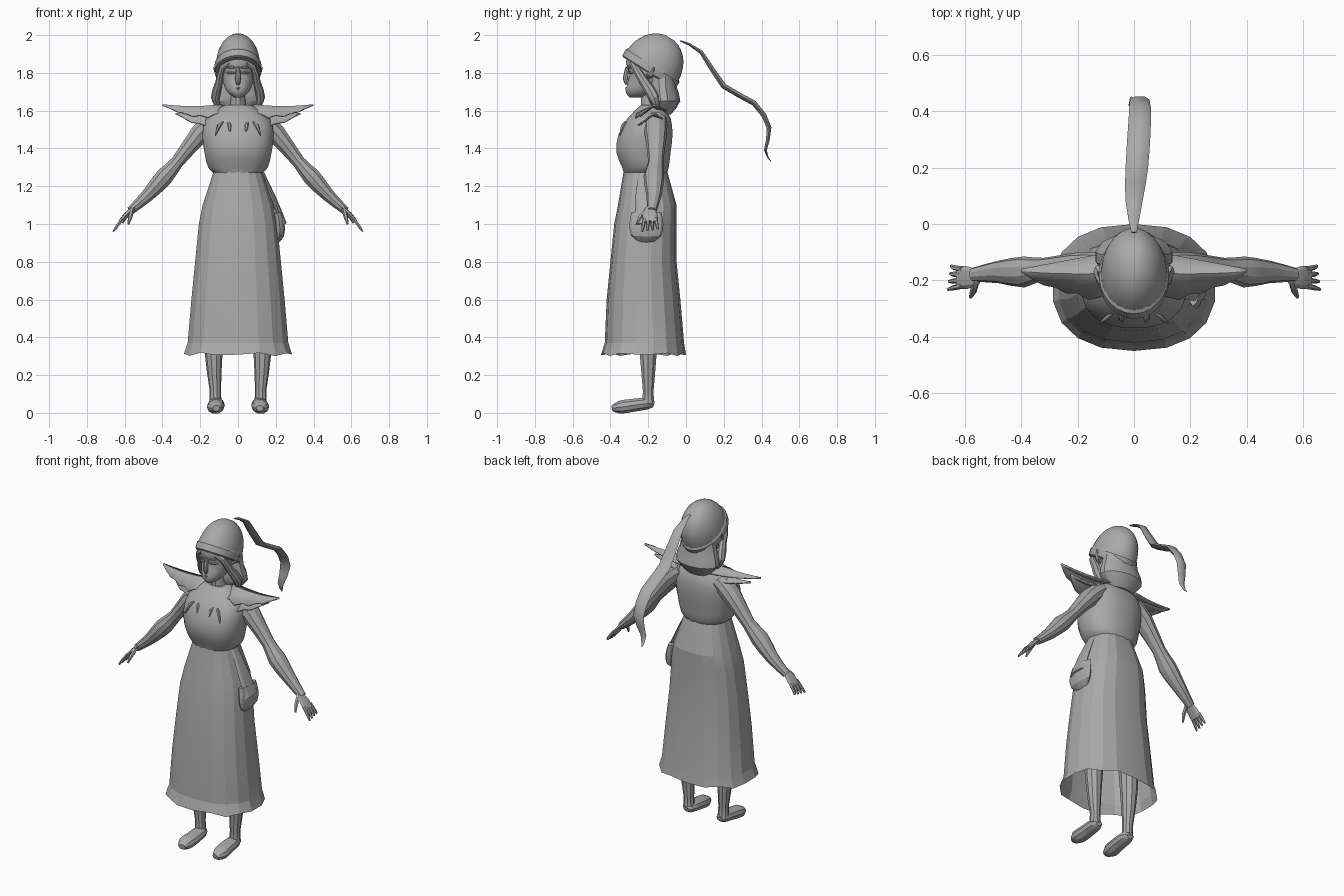
import bpy, bmesh, math
from mathutils import Vector

cube = bpy.data.objects.get("Cube")
if cube:
    bpy.data.objects.remove(cube)

grey = bpy.data.materials.new("plain grey")
grey.use_nodes = True
colour = (0.4, 0.4, 0.4, 1)
grey.diffuse_color = colour
grey.node_tree.nodes["Principled BSDF"].inputs["Base Color"].default_value = colour

ACROSS, DEPTH, UPRIGHT = Vector((1, 0, 0)), Vector((0, 1, 0)), Vector((0, 0, 1))


def finish(name, bm, angle):
    bmesh.ops.recalc_face_normals(bm, faces=bm.faces)
    mesh = bpy.data.meshes.new(name)
    bm.to_mesh(mesh)
    bm.free()
    mesh.materials.append(grey)
    obj = bpy.data.objects.new(name, mesh)
    bpy.context.collection.objects.link(obj)
    bpy.ops.object.select_all(action='DESELECT')
    obj.select_set(True)
    bpy.context.view_layer.objects.active = obj
    bpy.ops.object.shade_smooth_by_angle(angle=math.radians(angle))
    return obj


def skin(name, loops, angle=30, open_base=False):
    """Bridge closed loops of points and cap the ends."""
    bm = bmesh.new()
    rows = [[bm.verts.new(point) for point in loop] for loop in loops]
    count = len(rows[0])
    for low, high in zip(rows, rows[1:]):
        for i in range(count):
            j = (i + 1) % count
            bm.faces.new((low[i], low[j], high[j], high[i]))
    if not open_base:
        bm.faces.new(rows[0][::-1])
    bm.faces.new(rows[-1])
    return finish(name, bm, angle)


def spline(keys, steps):
    """Smooth curve through key tuples of any length."""
    keys = [Vector(key) for key in keys]
    result = []
    for i in range(len(keys) - 1):
        a, b, c, d = keys[max(i - 1, 0)], keys[i], keys[i + 1], keys[min(i + 2, len(keys) - 1)]
        for step in range(steps):
            t = step / steps
            result.append(b + (c - a) * (t / 2) + (a * 2 - b * 5 + c * 4 - d) * (t * t / 2)
                          + (b * 3 - a - c * 3 + d) * (t ** 3 / 2))
    return result + [keys[-1]]


def rounded(angle, boxy):
    """Unit circle point, squarer as boxy drops below one."""
    return [math.copysign(abs(v) ** boxy, v) for v in (math.cos(angle), math.sin(angle))]


def loft(name, rings, sides=16, steps=2, boxy=1, wave=0, **options):
    """Each ring: height, front, back, half width."""
    loops = []
    for row, (height, front, back, half) in enumerate(spline(rings, steps)):
        loop = []
        for i in range(sides):
            c, s = rounded(math.tau * (i + .5) / sides, boxy)
            ripple = wave * math.sin(i * 2.4) if row == 0 else 0
            loop.append((half * c, (front + back) / 2 + (back - front) / 2 * s, height + ripple))
        loops.append(loop)
    return skin(name, loops, **options)


def tube(name, path, spread, flat=1, sides=8, steps=2, mirror=1, **options):
    """Each path point: x, y, z, radius along spread; flat scales the other radius."""
    path = spline(path, steps)
    points = [Vector((mirror * x, y, z)) for x, y, z, radius in path]
    loops = []
    for i, key in enumerate(path):
        along = (points[min(i + 1, len(points) - 1)] - points[max(i - 1, 0)]).normalized()
        wide = (spread - along * spread.dot(along)).normalized()
        thin = along.cross(wide) * flat
        ring = [math.tau * k / sides for k in range(sides)]
        loops.append([points[i] + (wide * math.cos(a) + thin * math.sin(a)) * key[3] for a in ring])
    return skin(name, loops, **options)


# Long skirt, open below
loft("skirt", [(.31, -.45, 0, .29), (.37, -.43, -.01, .27), (.6, -.42, -.03, .25), (.8, -.4, -.05, .23),
               (1, -.38, -.05, .21), (1.1, -.36, -.05, .19), (1.28, -.33, -.1, .13)],
     sides=18, steps=1, boxy=.85, wave=.009, angle=14, open_base=True)

# Bodice with an overhanging hem
loft("bodice", [(1.27, -.33, -.1, .13), (1.3, -.34, -.09, .16), (1.38, -.37, -.08, .18), (1.47, -.36, -.07, .19),
                (1.56, -.31, -.08, .17), (1.63, -.24, -.12, .07)], sides=20, boxy=.85, angle=25)

# Neck and head
loft("neck", [(1.58, -.24, -.12, .06), (1.65, -.24, -.13, .04), (1.72, -.24, -.13, .04)], sides=12)
loft("head", [(1.67, -.3, -.22, .02), (1.7, -.32, -.16, .06), (1.75, -.31, -.11, .08),
              (1.8, -.3, -.1, .09), (1.86, -.32, -.1, .09), (1.92, -.29, -.12, .07)], sides=20, angle=40)
tube("nose", [(0, -.31, 1.83, .01), (0, -.32, 1.77, .015), (0, -.31, 1.74, .01)], ACROSS)
for lip, height in (("upper_lip", 1.72), ("lower_lip", 1.71)):
    tube(lip, [(-.02, -.31, height, .001), (0, -.315, height, .006), (.02, -.31, height, .001)], UPRIGHT)


# Tilted domed cap with a thicker band
def cap_ring(rise, grow):
    axis, slope = Vector((0, .53, .85)), Vector((0, .85, -.53))
    radius = grow * math.sqrt(1 - rise ** 2.5)
    centre = Vector((0, -.2, 1.8)) + axis * rise * .22
    turns = [math.tau * i / 24 for i in range(24)]
    return [centre + ACROSS * radius * .12 * math.cos(a) + slope * radius * .16 * math.sin(a) for a in turns]


skin("cap", [cap_ring(math.sin(i * math.pi / 20), 1) for i in range(10)], angle=35)
skin("cap_band", [cap_ring(rise, grow) for rise, grow in ((0, .95), (.03, 1.03), (.2, 1.05), (.25, 1))])
tube("cap_tail", [(0, -.03, 1.97, .01), (0, .08, 1.91, .03), (.01, .2, 1.73, .04), (.02, .36, 1.64, .04),
                  (.02, .44, 1.51, .035), (0, .42, 1.39, .02), (-.01, .45, 1.33, .004)],
     ACROSS, flat=.4, sides=6, angle=35)

# Hair gathered at the nape
loft("back_hair", [(1.58, -.15, -.08, .07), (1.65, -.2, -.03, .14), (1.73, -.2, -.05, .12), (1.84, -.2, -.05, .1)],
     sides=14)


def cape(name, side, reach, lift, steps):
    """Thin scalloped shoulder cape tapering to a point."""
    bm = bmesh.new()
    rows = []
    for i in range(steps + 1):
        t = i / steps
        x = .08 + (reach - .08) * t
        jag = .02 * (i % 2) * (1 - t)
        back, front = -.1 - .06 * t, -.17 - .12 * (1 - t) ** .7 * min(1, .7 + 2 * t)
        crown = 1.63 + lift - .01 * math.sin(math.pi * t)
        fall = .06 * math.sin(math.pi * min(1, .35 + .65 * t))
        profile = ((back, crown - .03 * (1 - t)), (back * .6 + front * .4, crown), (front + jag, crown - fall + jag))
        rows.append([bm.verts.new((side * x, y, z)) for y, z in profile])
    for inner, outer in zip(rows, rows[1:]):
        for k in range(2):
            bm.faces.new((inner[k], inner[k + 1], outer[k + 1], outer[k]))
    solid = finish(name, bm, 25).modifiers.new("thickness", 'SOLIDIFY')
    solid.thickness = .008
    solid.offset = 0


for side, word in ((1, "left"), (-1, "right")):
    # Eyes, brows and ears
    for part, height, front in (("eye", 1.8, -.302), ("brow", 1.83, -.308)):
        tube(f"{word}_{part}", [(.015, front, height, .003), (.035, front, height, .007),
                                (.06, front + .02, height, .003)], UPRIGHT, sides=6, mirror=side)
    tube(f"{word}_ear", [(.08, -.2, 1.77, .01), (.11, -.19, 1.79, .02), (.13, -.17, 1.83, .003)],
         DEPTH, flat=.5, sides=6, mirror=side)
    # Parted hair framing the face
    tube(f"{word}_hair_lock", [(0, -.3, 1.88, .015), (.08, -.27, 1.83, .02), (.1, -.22, 1.75, .025),
                               (.12, -.17, 1.67, .03), (.1, -.15, 1.61, .01)], DEPTH, flat=.8, mirror=side)
    # Shoulder capes in two layers
    cape(f"{word}_upper_cape", side, .4, 0, 8)
    cape(f"{word}_lower_cape", side, .33, -.045, 6)
    # Gathered ties on the chest
    for place, top, tip in (("inner", .05, .04), ("outer", .08, .12)):
        tube(f"{word}_{place}_tie", [(top, -.32, 1.54, .005), ((top + tip) / 2, -.335, 1.52, .01),
                                     (tip, -.35, 1.47, .003)], ACROSS, sides=6, mirror=side)
    # Arm, fuller below the elbow
    tube(f"{word}_arm", [(.12, -.16, 1.55, .06), (.2, -.16, 1.48, .06), (.32, -.16, 1.33, .04),
                         (.39, -.17, 1.25, .055), (.48, -.17, 1.15, .04), (.57, -.18, 1.07, .025)],
         DEPTH, flat=.9, sides=10, mirror=side)
    # Hand
    tube(f"{word}_palm", [(.55, -.19, 1.09, .025), (.59, -.19, 1.05, .04), (.62, -.19, 1.01, .04)],
         DEPTH, flat=.35, mirror=side)
    for k, finger in enumerate(("first", "middle", "ring", "little")):
        y, fan = -.22 + .02 * k, -.012 + .008 * k
        tube(f"{word}_{finger}_finger", [(.61, y, 1.03, .01), (.64, y + fan / 2, .99, .009),
                                         (.66 - .004 * k, y + fan, .96 + .004 * k, .005)],
             DEPTH, sides=6, mirror=side)
    tube(f"{word}_thumb", [(.56, -.2, 1.08, .012), (.57, -.24, 1.04, .012), (.58, -.26, 1, .005)],
         ACROSS, sides=6, mirror=side)
    # Leg and foot
    tube(f"{word}_leg", [(.12, -.2, .75, .07), (.13, -.2, .35, .05), (.12, -.2, .12, .03), (.12, -.2, .05, .035)],
         ACROSS, sides=10, mirror=side)
    tube(f"{word}_foot", [(.115, -.17, .045, .02), (.115, -.2, .05, .04), (.115, -.28, .04, .045),
                          (.12, -.35, .03, .045), (.115, -.39, .025, .02)], ACROSS, flat=.8, sides=10,
         mirror=side).scale.z = 1

# Rounded pouch hung from a sash on the left hip
tube("pouch", [(.2, -.21, .9, .03), (.22, -.21, .94, .08), (.22, -.21, 1, .09), (.21, -.21, 1.06, .08)],
     DEPTH, flat=.3, sides=12, angle=25)
tube("pouch_sash", [(.13, -.22, 1.27, .03), (.19, -.22, 1.13, .05), (.24, -.21, 1, .06)],
     DEPTH, flat=.3, angle=25)
